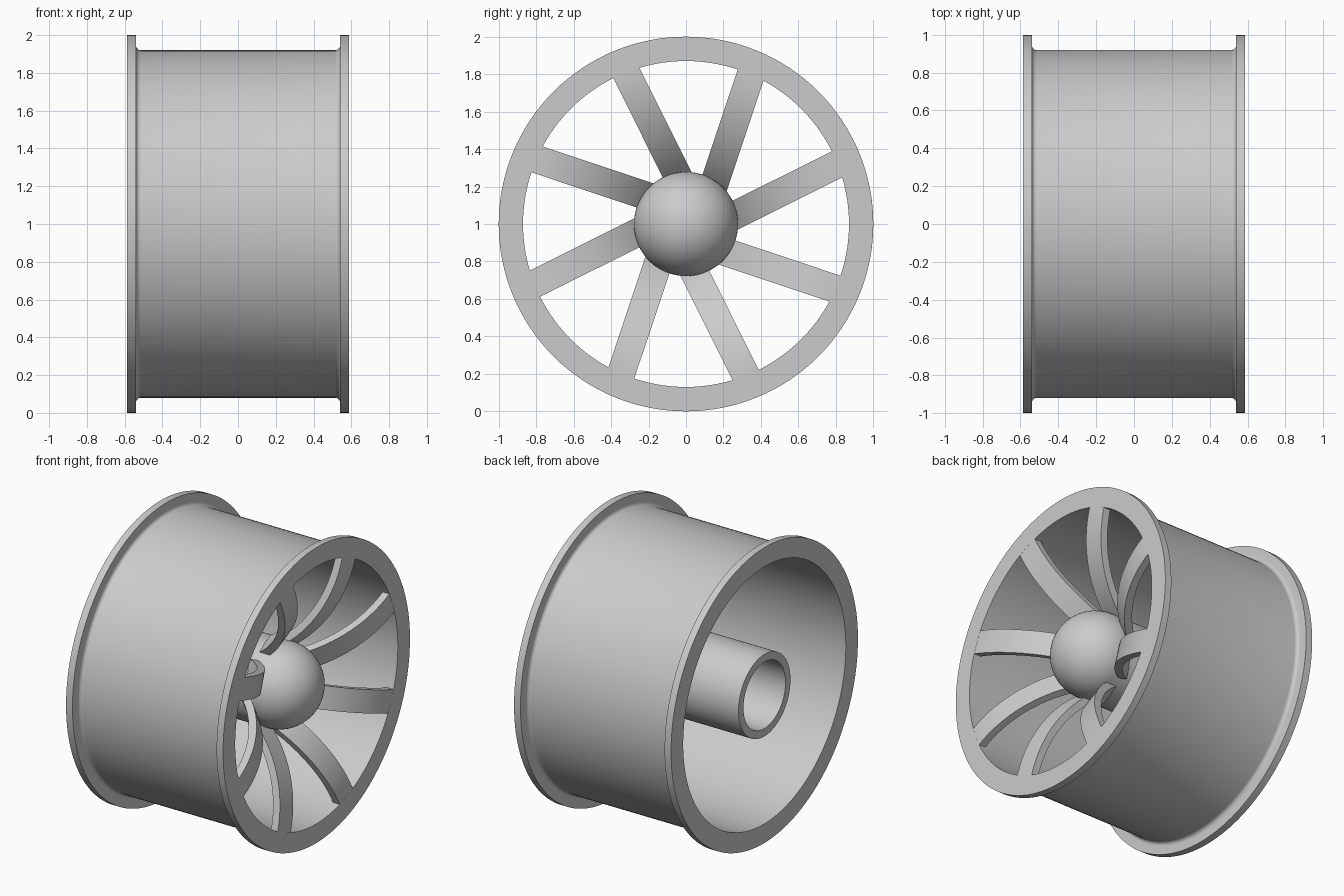
import bpy, bmesh
from math import sin, cos, pi, radians, asin
from mathutils import Matrix, Vector

cube = bpy.data.objects.get("Cube")
if cube:
    bpy.data.objects.remove(cube)

# One plain grey for the whole wheel
grey = bpy.data.materials.new("plain_grey")
grey.use_nodes = True
grey.diffuse_color = (0.6, 0.6, 0.6, 1)
grey.node_tree.nodes["Principled BSDF"].inputs["Base Color"].default_value = (0.6, 0.6, 0.6, 1)

HALF = 0.588      # half the wheel width
BORE = 0.87       # inner radius of the barrel
HUB = 0.278       # hub radius


def finish(bm, name):
    bmesh.ops.remove_doubles(bm, verts=bm.verts, dist=1e-5)
    bmesh.ops.recalc_face_normals(bm, faces=bm.faces)
    mesh = bpy.data.meshes.new(name)
    bm.to_mesh(mesh)
    bm.free()
    mesh.materials.append(grey)
    obj = bpy.data.objects.new(name, mesh)
    bpy.context.collection.objects.link(obj)
    bpy.ops.object.select_all(action="DESELECT")
    obj.select_set(True)
    bpy.context.view_layer.objects.active = obj
    bpy.ops.object.shade_smooth_by_angle(angle=radians(30))
    return obj


def lathe(name, profile, closed=False, steps=128):
    """Spin an (x, radius) profile around the x axis."""
    bm = bmesh.new()
    verts = [bm.verts.new((x, 0, r)) for x, r in profile]
    pairs = list(zip(verts, verts[1:]))
    if closed:
        pairs.append((verts[-1], verts[0]))
    edges = [bm.edges.new(p) for p in pairs]
    bmesh.ops.spin(bm, geom=verts + edges, cent=(0, 0, 0), axis=(1, 0, 0),
                   angle=2 * pi, steps=steps, use_merge=True)
    return finish(bm, name)


# Rim barrel: flanges at both ends with a small fillet at their foot
flange, foot, fillet = 0.54, 0.92, 0.025
half_rim = [(HALF, BORE), (HALF, 1), (flange, 1)]
for i in range(7):
    a = i / 6 * pi / 2
    half_rim.append((flange - fillet * (1 - cos(a)), foot + fillet * (1 - sin(a))))
lathe("rim_barrel", half_rim + [(-x, r) for x, r in reversed(half_rim)], closed=True)

# Hub: open tube at the back, domed at the front
dome = [(HALF - HUB + HUB * sin(i / 16 * pi / 2), HUB * cos(i / 16 * pi / 2)) for i in range(17)]
lathe("hub", [(0.3, 0), (0.3, 0.225), (-HALF, 0.225), (-HALF, HUB)] + dome, steps=96)

# Spokes: curved straps, flush with the rim face and sweeping back to the hub
RADIUS, THICK, WIDTH, COUNT, STEPS = 0.8, 0.05, 0.15, 8, 20


def strap_curve(radius, inner_end):
    sweep = asin((BORE - inner_end) / RADIUS)
    centre = HALF - 0.0005 - RADIUS
    arc = [(BORE - radius * sin(sweep * i / STEPS), centre + radius * cos(sweep * i / STEPS))
           for i in range(STEPS + 1)]
    return [(BORE + 0.015, centre + radius)] + arc


outline = strap_curve(RADIUS, 0.225) + strap_curve(RADIUS - THICK, 0.225)[::-1]
for n in range(COUNT):
    bm = bmesh.new()
    face = bm.faces.new([bm.verts.new((x, r, 0)) for r, x in outline])
    result = bmesh.ops.extrude_face_region(bm, geom=[face])
    moved = [v for v in result["geom"] if isinstance(v, bmesh.types.BMVert)]
    bmesh.ops.translate(bm, verts=moved, vec=Vector((0, 0, -WIDTH)))
    turn = Matrix.Rotation(radians(26.5) + n * 2 * pi / COUNT, 4, "X")
    bmesh.ops.transform(bm, matrix=turn, verts=bm.verts)
    finish(bm, f"spoke_{n + 1}")

# Stand the wheel on the ground
for obj in bpy.context.collection.objects:
    if obj.type == "MESH" and obj.name.startswith(("rim", "hub", "spoke")):
        obj.location.z = 1
